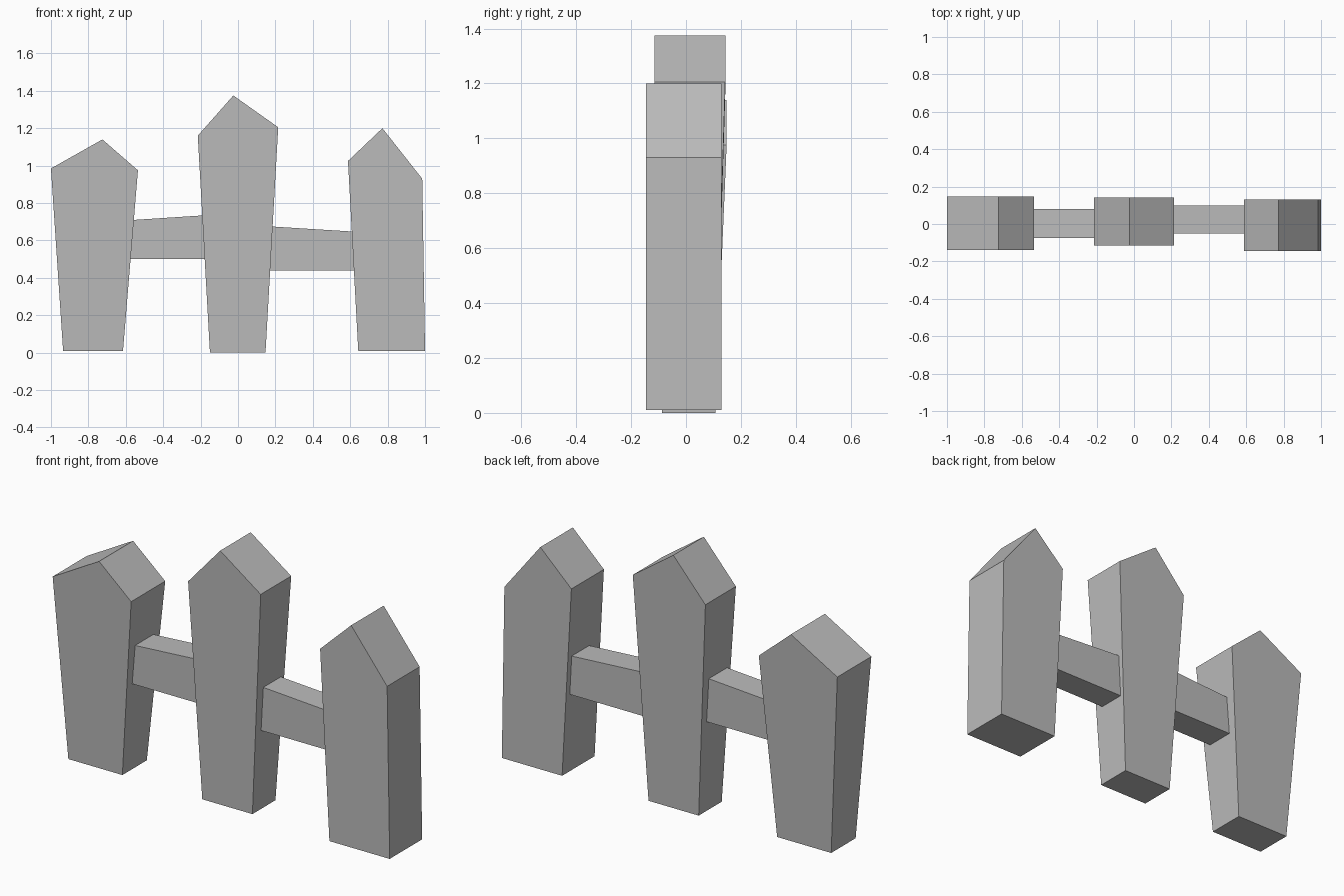
import bpy
import bmesh

cube = bpy.data.objects.get("Cube")
if cube:
    bpy.data.objects.remove(cube, do_unlink=True)

# Single flat material
grey = bpy.data.materials.new("plain_grey")
grey.use_nodes = True
colour = (0.5, 0.5, 0.5, 1)
grey.diffuse_color = colour
bsdf = next(n for n in grey.node_tree.nodes if n.type == 'BSDF_PRINCIPLED')
bsdf.inputs["Base Color"].default_value = colour
bsdf.inputs["Roughness"].default_value = 0.8


def prism(name, profile, depth):
    """Solid from an (x, z) outline; depth(i) gives front and back y of corner i."""
    bm = bmesh.new()
    front, back = [], []
    for i, (x, z) in enumerate(profile):
        y_front, y_back = depth(i)
        front.append(bm.verts.new((x, y_front, z)))
        back.append(bm.verts.new((x, y_back, z)))
    bm.faces.new(front)
    bm.faces.new(back[::-1])
    n = len(profile)
    for i in range(n):
        j = (i + 1) % n
        bm.faces.new((front[i], back[i], back[j], front[j]))
    bmesh.ops.recalc_face_normals(bm, faces=bm.faces)
    mesh = bpy.data.meshes.new(name)
    bm.to_mesh(mesh)
    bm.free()
    mesh.materials.append(grey)
    obj = bpy.data.objects.new(name, mesh)
    bpy.context.collection.objects.link(obj)


def post(name, profile, foot, head):
    # The first two corners are the foot, the rest the pointed head
    prism(name, profile, lambda i: foot if i < 2 else head)


def rail(name, profile, y):
    prism(name, profile, lambda i: y)


# Pointed posts, each leaning and tapering a little differently
post("right_post",
     [(-0.935, 0.01), (-0.615, 0.01), (-0.535, 0.975), (-0.725, 1.14), (-1.0, 0.985)],
     (-0.10, 0.107), (-0.14, 0.148))
post("middle_post",
     [(-0.15, 0), (0.147, 0), (0.215, 1.205), (-0.025, 1.375), (-0.215, 1.16)],
     (-0.088, 0.107), (-0.115, 0.143))
post("left_post",
     [(0.643, 0.01), (1.0, 0.01), (0.985, 0.93), (0.772, 1.2), (0.588, 1.025)],
     (-0.145, 0.13), (-0.145, 0.13))

# Cross rails, ends buried in the posts
rail("right_rail",
     [(-0.6, 0.5), (-0.14, 0.5), (-0.14, 0.737), (-0.6, 0.707)], (-0.075, 0.08))
rail("left_rail",
     [(0.14, 0.44), (0.64, 0.44), (0.64, 0.646), (0.14, 0.677)], (-0.05, 0.098))
